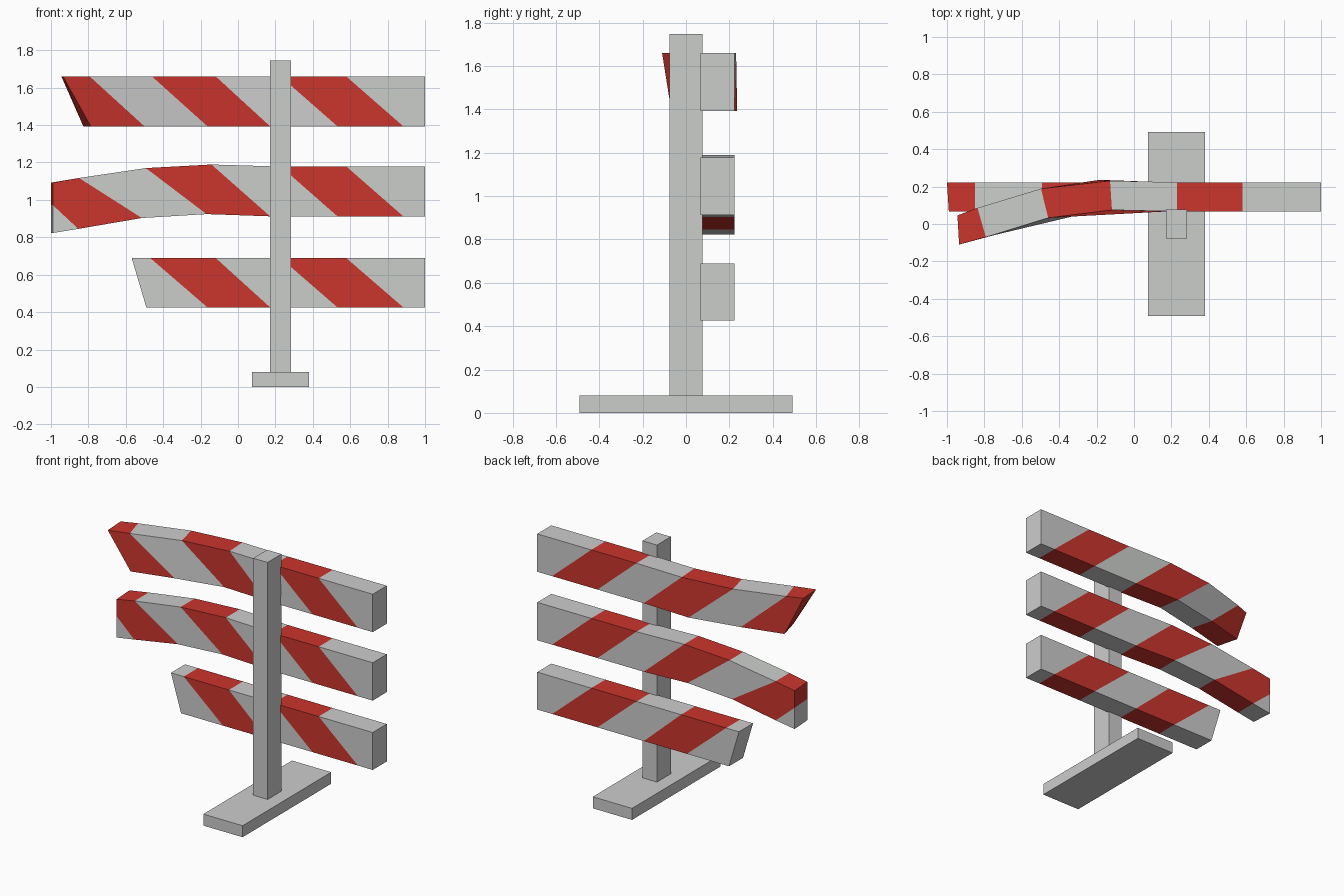
import bpy, bmesh

if "Cube" in bpy.data.objects:
    bpy.data.objects.remove(bpy.data.objects["Cube"])


def material(name, color):
    m = bpy.data.materials.new(name)
    m.diffuse_color = (*color, 1)
    m.use_nodes = True
    m.node_tree.nodes["Principled BSDF"].inputs["Base Color"].default_value = m.diffuse_color
    return m


GREY = material("pale grey", (0.60, 0.61, 0.60))
RED = material("signal red", (0.60, 0.035, 0.026))
FRONT, DEPTH = 0.067, 0.156   # board front face and thickness


def finish(name, bm, mats):
    bmesh.ops.recalc_face_normals(bm, faces=bm.faces)
    me = bpy.data.meshes.new(name)
    bm.to_mesh(me)
    bm.free()
    for m in mats:
        me.materials.append(m)
    bpy.context.collection.objects.link(bpy.data.objects.new(name, me))


def box(name, x0, x1, y0, y1, z0, z1):
    bm = bmesh.new()
    bmesh.ops.create_cube(bm, size=1)
    for v in bm.verts:
        v.co = ((x0, x1)[v.co.x > 0], (y0, y1)[v.co.y > 0], (z0, z1)[v.co.z > 0])
    finish(name, bm, [GREY])


def board(name, z0, z1, sections, stripes):
    """Skin slanted sections, right to left. Each section holds a top and a
    bottom point (x, y shift, z shift, x shift of the back edge)."""
    bm = bmesh.new()
    cache = {}

    def vert(x, y, z):
        key = (round(x, 4), round(y, 4), round(z, 4))
        if key not in cache:
            cache[key] = bm.verts.new(key)
        return cache[key]

    def face(verts, mat):
        verts = list(dict.fromkeys(verts))
        if len(verts) > 2:
            bm.faces.new(verts).material_index = mat

    rings = []
    for top, bottom in sections:
        ring = []
        for (x, dy, dz, bx), z in ((top, z1), (bottom, z0)):
            pair = [vert(x, FRONT + dy, z + dz), vert(x + bx, FRONT + dy + DEPTH, z + dz)]
            ring += pair if z == z1 else pair[::-1]
        rings.append(ring)
    for a, b, s in zip(rings, rings[1:], stripes):
        for i in range(4):
            j = (i + 1) % 4
            face([a[i], a[j], b[j], b[i]], int(s == "R"))
    face(rings[0], int(stripes[0] == "R"))
    face(rings[-1], int(stripes[-1] == "R"))
    finish(name, bm, [GREY, RED])


def flat(xt, xb):
    return ((xt, 0, 0, 0), (xb, 0, 0, 0))


# Stand
box("base_plate", 0.075, 0.38, -0.492, 0.492, 0, 0.081)
box("post", 0.172, 0.284, -0.077, 0.077, 0.081, 1.746)

# Straight right-hand part shared by all boards
straight = [flat(1, 1), flat(0.58, 0.884), flat(0.229, 0.532)]

# Top board, bent towards the front
board("top_board", 1.393, 1.659, straight + [
    ((-0.118, 0.008, 0, -0.010), (0.172, 0, 0, 0)),
    ((-0.459, -0.034, 0, -0.038), (-0.163, 0.013, 0, -0.022)),
    ((-0.792, -0.137, 0, -0.045), (-0.500, -0.060, 0, -0.040)),
    ((-0.935, -0.177, 0, -0.009), (-0.787, -0.135, 0, -0.040)),
], "GRGRGR")

# Middle board, bent downwards
board("middle_board", 0.912, 1.178, straight + [
    ((-0.142, 0, 0.011, 0), (0.172, 0, 0, 0)),
    ((-0.493, 0, -0.008, 0), (-0.168, 0, 0.012, 0)),
    ((-0.850, 0, -0.061, 0), (-0.514, 0, -0.009, 0)),
    ((-0.990, 0, -0.086, -0.010), (-0.854, 0, -0.067, 0)),
    ((-0.990, 0, -0.206, -0.010), (-0.854, 0, -0.067, 0)),
    ((-0.990, 0, -0.206, -0.010), (-0.990, 0, -0.089, -0.010)),
], "GRGRGRRG")

# Bottom board, broken off short
board("bottom_board", 0.425, 0.688, straight + [
    flat(-0.118, 0.172), flat(-0.468, -0.163), flat(-0.568, -0.490),
], "GRGRG")
